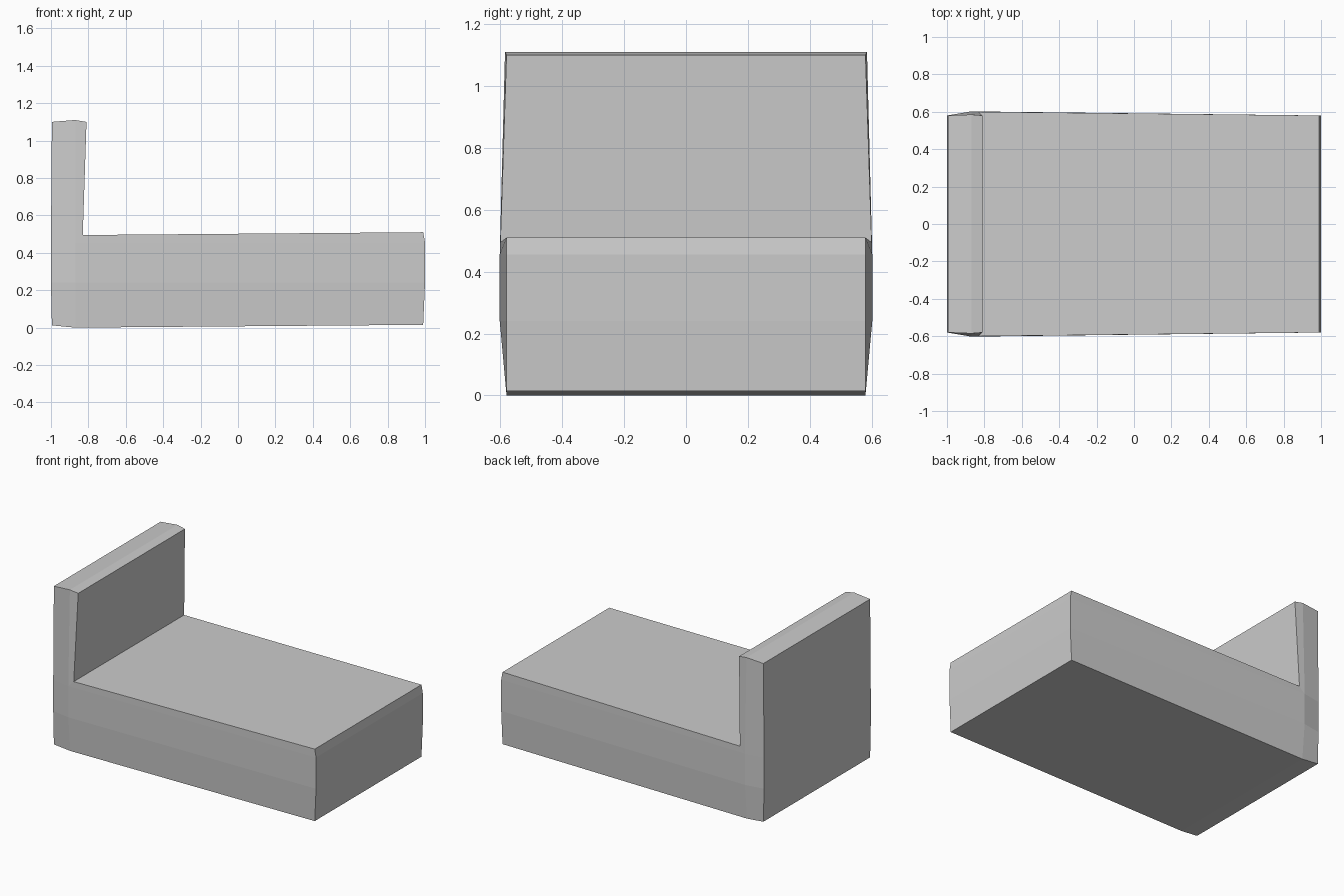
import bpy, bmesh

if "Cube" in bpy.data.objects:
    bpy.data.objects.remove(bpy.data.objects["Cube"])

# Side panel points (x, half width, z), slightly bulged in the middle
POINTS = [
    (-0.995, 0.58, 0.012), (-0.87, 0.58, 0.0), (0.99, 0.58, 0.015),     # bottom row
    (-1.0, 0.58, 0.24), (-0.87, 0.602, 0.24), (1.0, 0.58, 0.24),        # lower row
    (-1.0, 0.58, 0.455), (-0.87, 0.602, 0.455), (1.0, 0.58, 0.455),     # upper row
    (-0.995, 0.58, 1.1), (-0.87, 0.585, 1.11), (-0.81, 0.58, 1.1),      # backrest top
    (-0.83, 0.60, 0.495), (0.99, 0.58, 0.51),                           # seat top
]
PANELS = [(0, 1, 4, 3), (1, 2, 5, 4), (3, 4, 7, 6), (4, 5, 8, 7),
          (6, 7, 10, 9), (7, 12, 11, 10), (7, 8, 13, 12)]
OUTLINE = [0, 1, 2, 5, 8, 13, 12, 11, 10, 9, 6, 3]

bm = bmesh.new()
sides = [[bm.verts.new((x, s * y, z)) for x, y, z in POINTS] for s in (-1, 1)]

# Two mirrored side panels
for side in sides:
    for panel in PANELS:
        bm.faces.new([side[i] for i in panel])

# Faces spanning the width around the L-shaped outline
for a, b in zip(OUTLINE, OUTLINE[1:] + OUTLINE[:1]):
    bm.faces.new((sides[0][a], sides[0][b], sides[1][b], sides[1][a]))

bmesh.ops.recalc_face_normals(bm, faces=bm.faces)
mesh = bpy.data.meshes.new("seat_with_backrest")
bm.to_mesh(mesh)
bm.free()
seat = bpy.data.objects.new("seat_with_backrest", mesh)
bpy.context.collection.objects.link(seat)
